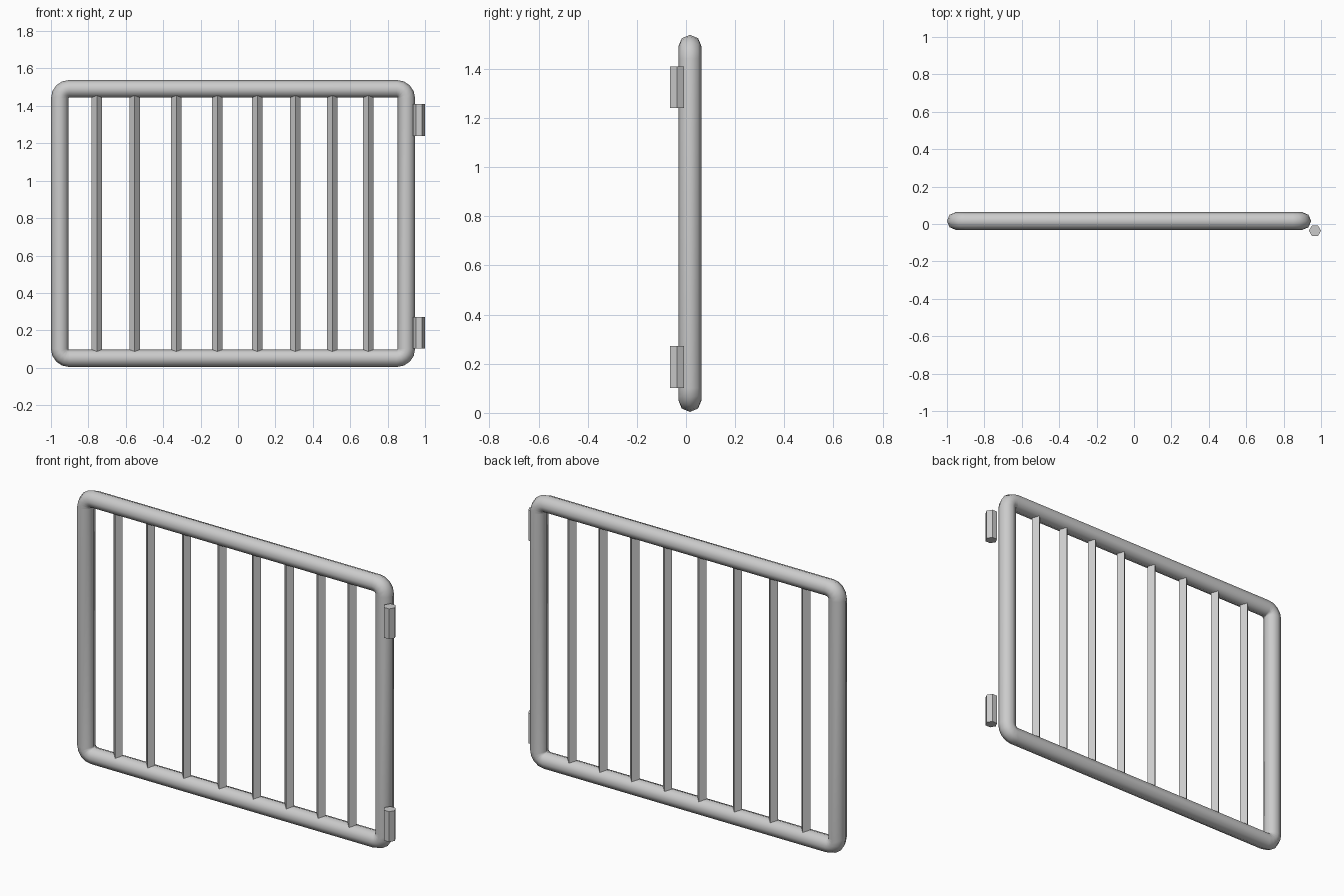
import bpy, bmesh
from math import cos, sin, pi
from mathutils import Vector

if "Cube" in bpy.data.objects:
    bpy.data.objects.remove(bpy.data.objects["Cube"])

Y = 0.016            # depth of the gate's centre plane
R = 0.047            # frame tube radius
CR = 0.050           # centreline corner radius
X0, X1, Z0, Z1 = -0.953, 0.900, 0.051, 1.491   # frame centreline


def add_object(name, bm, smooth=False):
    bmesh.ops.recalc_face_normals(bm, faces=bm.faces)
    me = bpy.data.meshes.new(name)
    bm.to_mesh(me)
    bm.free()
    for p in me.polygons:
        p.use_smooth = smooth
    ob = bpy.data.objects.new(name, me)
    bpy.context.collection.objects.link(ob)
    return ob


def prism(name, x, y, z0, z1, radius, sides):
    # upright prism with a corner pointing along +x
    bm = bmesh.new()
    rings = [[bm.verts.new((x + radius * cos(2 * pi * i / sides),
                            y + radius * sin(2 * pi * i / sides), z))
              for i in range(sides)] for z in (z0, z1)]
    for i in range(sides):
        j = (i + 1) % sides
        bm.faces.new((rings[0][i], rings[0][j], rings[1][j], rings[1][i]))
    bm.faces.new(rings[0])
    bm.faces.new(rings[1])
    return add_object(name, bm)


def tube_frame(name, sides=8, steps=4):
    # octagonal tube swept round a rounded rectangle
    bm = bmesh.new()
    corners = [(X1 - CR, Z1 - CR), (X0 + CR, Z1 - CR),
               (X0 + CR, Z0 + CR), (X1 - CR, Z0 + CR)]
    rings = []
    for c, (cx, cz) in enumerate(corners):
        for s in range(steps + 1):
            a = pi / 2 * (c + s / steps)
            out = Vector((cos(a), 0, sin(a)))
            centre = Vector((cx, Y, cz)) + out * CR
            rings.append([bm.verts.new(
                centre + out * R * cos(2 * pi * i / sides)
                + Vector((0, R * sin(2 * pi * i / sides), 0)))
                for i in range(sides)])
    for k, ring in enumerate(rings):
        nxt = rings[(k + 1) % len(rings)]
        for i in range(sides):
            j = (i + 1) % sides
            bm.faces.new((ring[i], ring[j], nxt[j], nxt[i]))
    return add_object(name, bm, smooth=True)


# Outer tubular frame
tube_frame("gate_frame")

# Diamond-section upright bars
for n, x in enumerate((-0.755, -0.553, -0.33, -0.11, 0.103, 0.307, 0.505, 0.697)):
    prism(f"upright_bar_{n + 1}", x, Y, Z0 + 0.01, Z1 - 0.01, 0.028, 4)

# Hexagonal hinge barrels
for name, z in (("lower_hinge", 0.102), ("upper_hinge", 1.24)):
    prism(name, 0.9675, -0.036, z, z + 0.17, 0.0325, 6)
